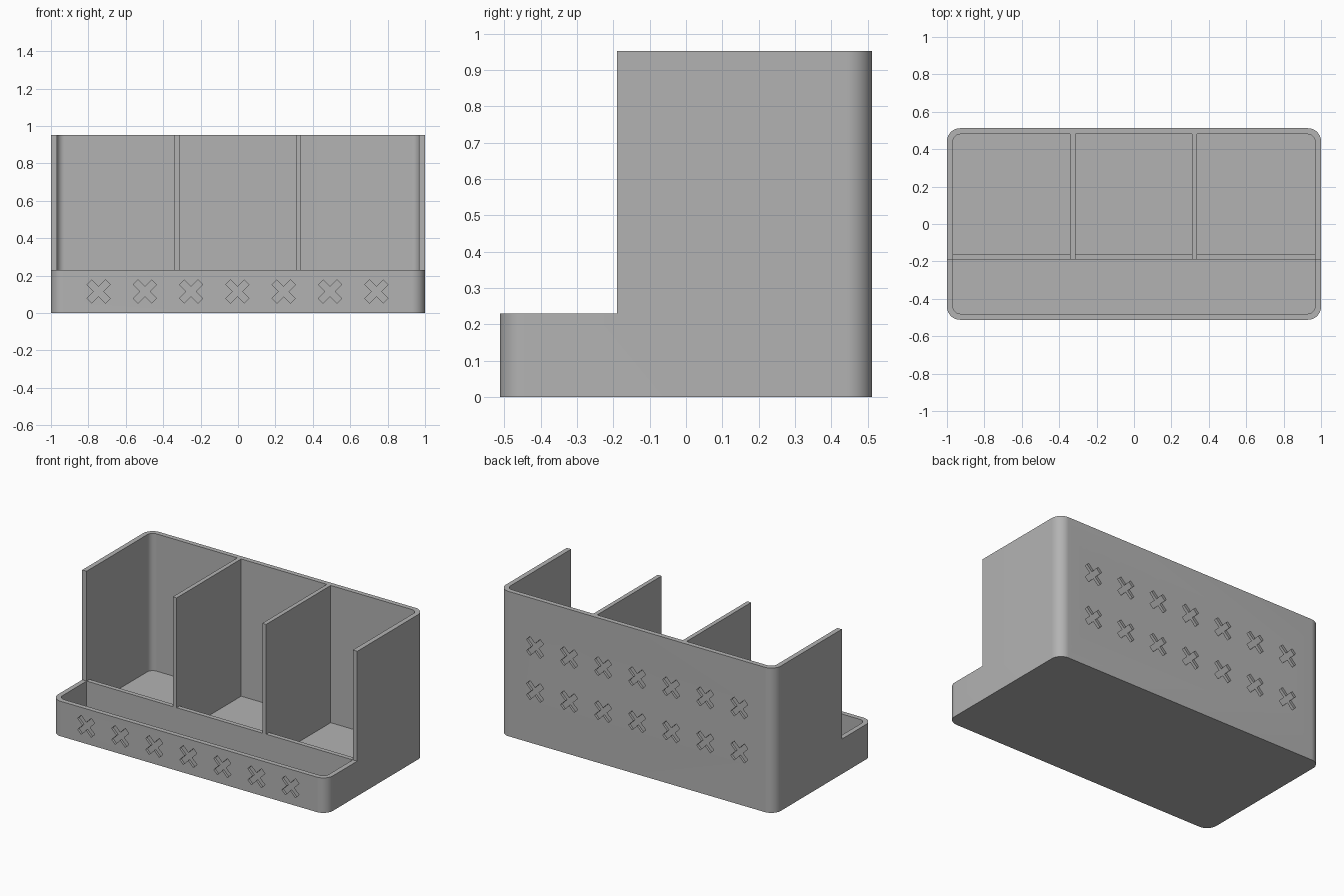
import bpy
import bmesh
from math import cos, sin, pi, radians

cube = bpy.data.objects.get("Cube")
if cube:
    bpy.data.objects.remove(cube, do_unlink=True)

# Main sizes
HX, HY, TOP = 1.0, 0.512, 0.952        # half width, half depth, height
RIM, FLOOR, WALL = 0.23, 0.05, 0.032   # tray height, floor and wall thickness
STEP_Y = -0.19                         # where the tall part begins
OUT_R, IN_R = 0.07, 0.04               # corner radii
OVER = 1.2                             # cutters reach above the top

grey = bpy.data.materials.new("grey_plastic")
grey.use_nodes = True
colour = (0.45, 0.45, 0.45, 1)
grey.diffuse_color = colour
grey.node_tree.nodes["Principled BSDF"].inputs["Base Color"].default_value = colour


def outline(x0, x1, y0, y1, radii, steps=16):
    """Rectangle outline; radii run counter-clockwise from front left."""
    corners = [(x0, y0, 1, 1), (x1, y0, -1, 1), (x1, y1, -1, -1), (x0, y1, 1, -1)]
    points = []
    for i, ((x, y, sx, sy), r) in enumerate(zip(corners, radii)):
        if r == 0:
            points.append((x, y))
            continue
        for k in range(steps + 1):
            a = pi + (i + k / steps) * pi / 2
            points.append((x + sx * r + r * cos(a), y + sy * r + r * sin(a)))
    return points


def extrude(bm, points, offset):
    """Closed prism from a flat loop of 3D points."""
    face = bm.faces.new([bm.verts.new(p) for p in points])
    moved = bmesh.ops.extrude_face_region(bm, geom=[face], use_keep_orig=True)
    verts = [g for g in moved["geom"] if isinstance(g, bmesh.types.BMVert)]
    bmesh.ops.translate(bm, verts=verts, vec=offset)


def finish(bm, name):
    bmesh.ops.recalc_face_normals(bm, faces=bm.faces)
    mesh = bpy.data.meshes.new(name)
    bm.to_mesh(mesh)
    bm.free()
    mesh.materials.append(grey)
    obj = bpy.data.objects.new(name, mesh)
    bpy.context.collection.objects.link(obj)
    return obj


def block(name, x0, x1, y0, y1, z0, z1, radii=(0, 0, 0, 0)):
    bm = bmesh.new()
    loop = [(x, y, z0) for x, y in outline(x0, x1, y0, y1, radii)]
    extrude(bm, loop, (0, 0, z1 - z0))
    return finish(bm, name)


# Solid body with rounded upright corners
body = block("desk_organizer", -HX, HX, -HY, HY, 0, TOP, [OUT_R] * 4)

# Space over the front tray, and the tray hollow
inner_x, inner_y = HX - WALL, HY - WALL
cutters = [
    block("step_cutter", -OVER, OVER, -1, STEP_Y, RIM, OVER),
    block("tray_cutter", -inner_x, inner_x, -inner_y, STEP_Y, FLOOR, OVER,
          (IN_R, IN_R, 0, 0)),
]

# Three compartments, each open at the front above the low partition
bays = [(-inner_x, -0.341, (0, 0, 0, IN_R)),
        (-0.313, 0.31, (0, 0, 0, 0)),
        (0.338, inner_x, (0, 0, IN_R, 0))]
for x0, x1, radii in bays:
    cutters.append(block("bay_cutter", x0, x1, STEP_Y + 0.03, inner_y, FLOOR, OVER, radii))
    cutters.append(block("opening_cutter", x0, x1, STEP_Y - 0.1, 0, RIM, OVER))

# Engraved diagonal crosses: one row in front, two behind
ARM, HALF, DEPTH = 0.07, 0.018, 0.015
bm = bmesh.new()
quarter = [(HALF, HALF), (HALF, ARM), (-HALF, ARM)]
cross = []
for q in range(4):
    a = pi / 4 + q * pi / 2
    cross += [(u * cos(a) - v * sin(a), u * sin(a) + v * cos(a)) for u, v in quarter]
for side, z in ((-1, 0.115), (1, 0.345), (1, 0.635)):
    for n in range(-3, 4):
        x = n * 0.2475 - 0.003
        loop = [(x + u, side * (HY + 0.05), z + v) for u, v in cross]
        extrude(bm, loop, (0, -side * (0.05 + DEPTH), 0))
cutters.append(finish(bm, "cross_cutter"))

# Carve the body and keep the result as plain mesh
for cutter in cutters:
    cutter.hide_render = True
    mod = body.modifiers.new(cutter.name, "BOOLEAN")
    mod.operation = "DIFFERENCE"
    mod.solver = "EXACT"
    mod.object = cutter
depsgraph = bpy.context.evaluated_depsgraph_get()
carved = bpy.data.meshes.new_from_object(body.evaluated_get(depsgraph))
body.modifiers.clear()
body.data = carved
for cutter in cutters:
    bpy.data.objects.remove(cutter, do_unlink=True)

# Smooth corners, crisp edges
for obj in bpy.context.selected_objects:
    obj.select_set(False)
body.select_set(True)
bpy.context.view_layer.objects.active = body
bpy.ops.object.shade_smooth_by_angle(angle=radians(30))
